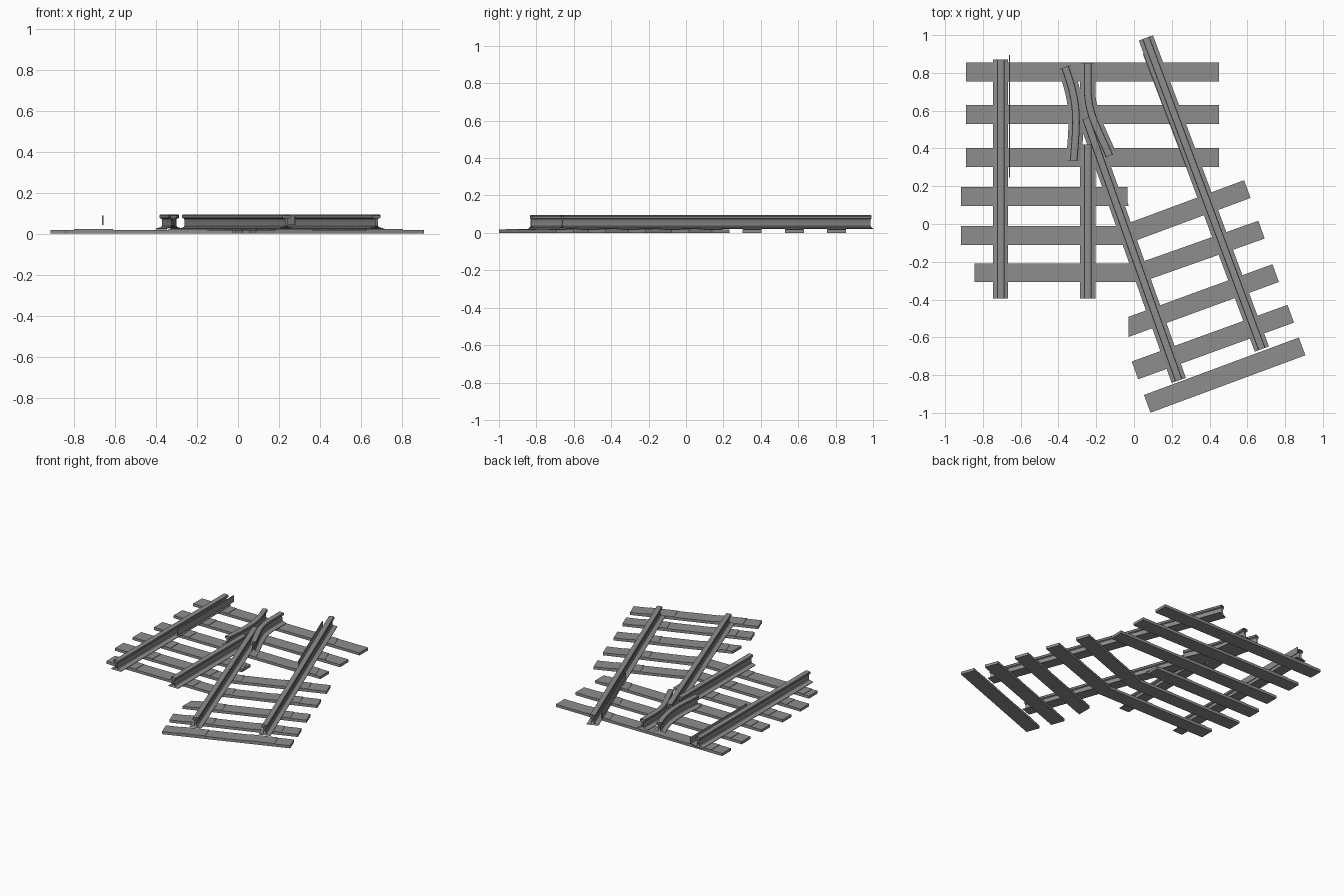
import bpy
import bmesh
from mathutils import Vector
from mathutils.geometry import interpolate_bezier, intersect_line_line_2d

cube = bpy.data.objects.get("Cube")
if cube:
    bpy.data.objects.remove(cube, do_unlink=True)

grey = bpy.data.materials.new("track_grey")
grey.use_nodes = True
COLOUR = (0.27, 0.27, 0.27, 1)
grey.diffuse_color = COLOUR
grey.node_tree.nodes["Principled BSDF"].inputs["Base Color"].default_value = COLOUR


def sweep(name, path, profile, caps=True, ends=(None, None)):
    """Sweep an (offset, height) profile along a path in plan, mitring bends.
    The ends can be cut along a given direction."""
    pts = [Vector(p) for p in path]
    segs = [(b - a).normalized() for a, b in zip(pts, pts[1:])]
    norms = [Vector((-s.y, s.x)) for s in segs]
    bm = bmesh.new()
    rings = []
    for i, p in enumerate(pts):
        n0, n1 = norms[max(i - 1, 0)], norms[min(i, len(norms) - 1)]
        mitre = (n0 + n1).normalized()
        if i == 0 and ends[0]:
            mitre = Vector(ends[0])
        if i == len(pts) - 1 and ends[1]:
            mitre = Vector(ends[1])
        mitre = mitre / mitre.dot(n0)
        rings.append([bm.verts.new((*(p + mitre * o), z)) for o, z in profile])
    count = len(profile)
    for a, b in zip(rings, rings[1:]):
        for k in range(count):
            m = (k + 1) % count
            bm.faces.new((a[k], a[m], b[m], b[k]))
    if caps:
        bm.faces.new(rings[0])
        bm.faces.new(rings[-1])
    bmesh.ops.recalc_face_normals(bm, faces=bm.faces)
    mesh = bpy.data.meshes.new(name)
    bm.to_mesh(mesh)
    bm.free()
    mesh.materials.append(grey)
    obj = bpy.data.objects.new(name, mesh)
    bpy.context.collection.objects.link(obj)
    return obj


def smooth(obj):
    bpy.ops.object.select_all(action='DESELECT')
    obj.select_set(True)
    bpy.context.view_layer.objects.active = obj
    bpy.ops.object.shade_smooth_by_angle(angle=0.6)


def slab(half, low, high):
    return [(-half, low), (half, low), (half, high), (-half, high)]


# Flat-bottomed rail section: wide foot, thin web, rounded head
HALF = [(0.040, 0.021), (0.040, 0.025), (0.012, 0.032), (0.007, 0.038),
        (0.006, 0.066), (0.009, 0.073), (0.019, 0.077), (0.020, 0.088),
        (0.017, 0.093), (0.010, 0.095)]
RAIL = HALF + [(-o, z) for o, z in reversed(HALF)]

# Straight running rails of both tracks
rails = {
    "main_outer_rail": ((-0.706, -0.395), (-0.706, 0.87)),
    "main_inner_rail": ((-0.245, -0.395), (-0.245, 0.42)),
    "branch_inner_rail": ((0.237, -0.828), (-0.255, 0.56)),
    "branch_outer_rail": ((0.677, -0.662), (0.063, 0.985)),
}
for name, path in rails.items():
    smooth(sweep(name, path, RAIL, caps=False))


# Bent wing rails at the crossing
def bent(a, b, c, d):
    return [p.xy for p in interpolate_bezier(*[Vector((*q, 0)) for q in (a, b, c, d)], 12)]


left_wing = bent((-0.365, 0.83), (-0.295, 0.64), (-0.300, 0.56), (-0.320, 0.335))
right_wing = [(-0.245, 0.85)] + bent((-0.245, 0.70), (-0.240, 0.58), (-0.195, 0.51), (-0.130, 0.36))
smooth(sweep("left_wing_rail", left_wing, RAIL, caps=False))
smooth(sweep("right_wing_rail", right_wing, RAIL, caps=False))

# Thin check plates beside the outer rails
CHECK = slab(0.003, 0.042, 0.088)
sweep("main_check_plate", [(-0.66, 0.245), (-0.66, 0.895)], CHECK)
sweep("branch_check_plate", [(0.278, 0.30), (0.050, 0.90)], CHECK)

# Sleepers: square, bent where the tracks part, and angled under the branch
sleepers = [[(-0.89, y), (0.45, y)] for y in (0.805, 0.58, 0.353)]
sleepers += [
    [(-0.915, 0.145), (-0.035, 0.145)],
    [(-0.915, -0.06), (-0.06, -0.06), (0.60, 0.185)],
    [(-0.845, -0.258), (0.03, -0.258), (0.675, -0.03)],
    [(-0.03, -0.545), (0.75, -0.26)],
    [(0.005, -0.775), (0.83, -0.475)],
    [(0.07, -0.952), (0.89, -0.648)],
]
for i, path in enumerate(sleepers):
    cut = (0, 1) if i == 6 else None
    sweep(f"sleeper_{i + 1}", path, slab(0.05, 0, 0.019), ends=(cut, None))

    # Low seats under each rail, cut parallel to the rail
    for j, (a, b) in enumerate(rails.values()):
        a, b = Vector(a), Vector(b)
        along = (b - a).normalized()
        for p, q in zip(path, path[1:]):
            p, q = Vector(p), Vector(q)
            hit = intersect_line_line_2d(a - along * 0.1, b + along * 0.02, p, q)
            if hit is None:
                continue
            d = (q - p).normalized()
            start = max((hit - p).dot(d) - 0.095, 0.01)
            stop = min((hit - p).dot(d) + 0.095, (q - p).length - 0.01)
            sweep(f"rail_seat_{i + 1}_{j + 1}", [p + d * start, p + d * stop],
                  slab(0.0495, 0.015, 0.022), ends=(along, along))
